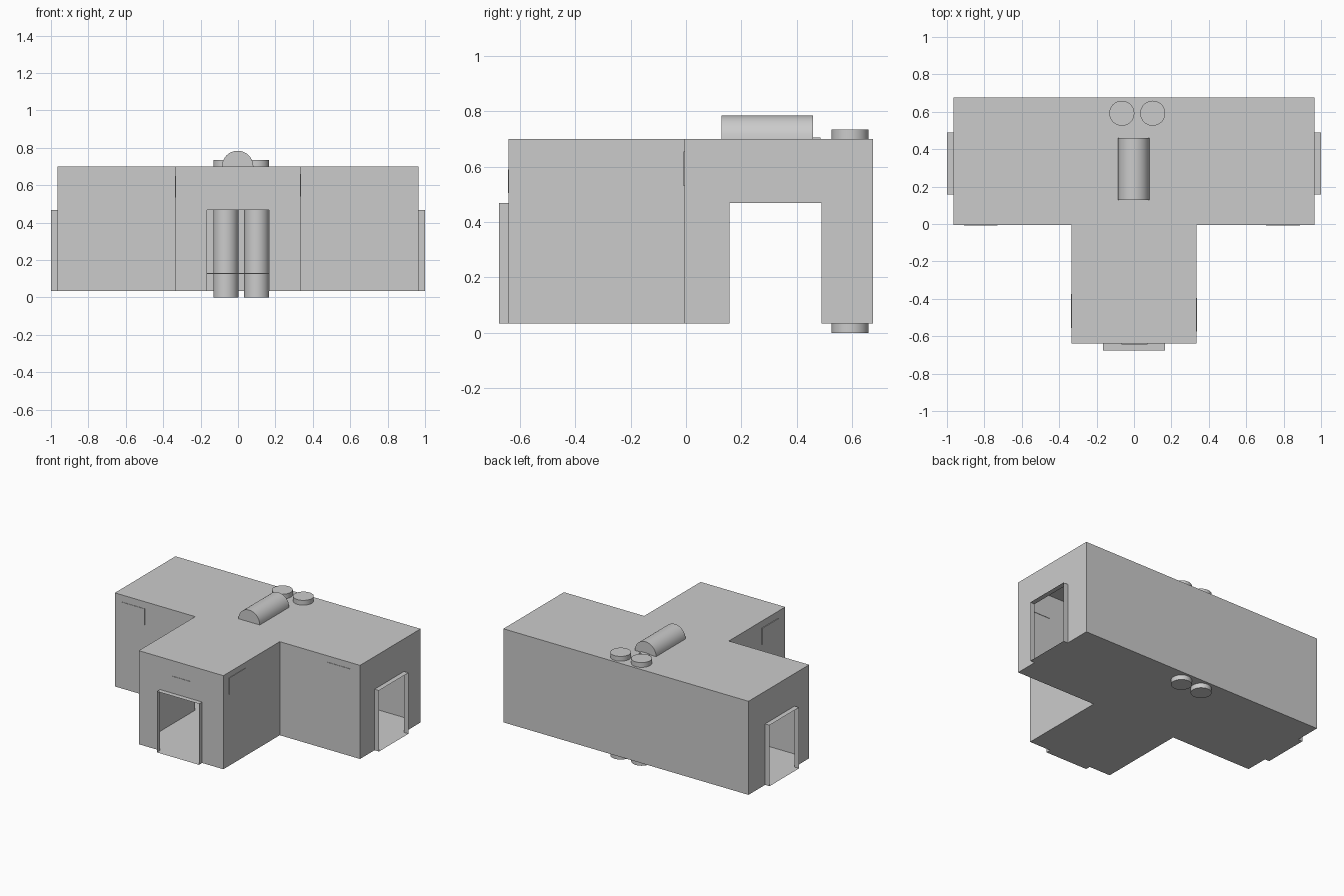
import bpy, bmesh, math

if "Cube" in bpy.data.objects:
    bpy.data.objects.remove(bpy.data.objects["Cube"])

FLOOR, ROOF, DOOR_TOP = 0.034, 0.70, 0.468
FRONT, BACK, INNER, STEM, ARM = -0.64, 0.675, -0.006, 0.333, 0.965
DOOR = 0.166          # half width of each doorway
AXIS = 0.323          # centre line of the side doorways


def mesh_object(name, bm):
    me = bpy.data.meshes.new(name)
    bm.to_mesh(me)
    bm.free()
    ob = bpy.data.objects.new(name, me)
    bpy.context.collection.objects.link(ob)
    return ob


def face(bm, pts):
    return bm.faces.new([bm.verts.new(p) for p in pts])


def box(name, x, y, z):
    bm = bmesh.new()
    bmesh.ops.create_cube(bm, size=1)
    for v in bm.verts:
        v.co = [a[0] if c < 0 else a[1] for c, a in zip(v.co, (x, y, z))]
    return mesh_object(name, bm)


def smooth(ob):
    bpy.ops.object.select_all(action='DESELECT')
    ob.select_set(True)
    bpy.context.view_layer.objects.active = ob
    bpy.ops.object.shade_smooth_by_angle(angle=math.radians(35))


# T-shaped shell, open at three doorways
outline = [(-STEM, FRONT), (STEM, FRONT), (STEM, INNER), (ARM, INNER),
           (ARM, BACK), (-ARM, BACK), (-ARM, INNER), (-STEM, INNER)]
doorways = {0: (0, FRONT), 3: (ARM, AXIS), 5: (-ARM, AXIS)}
bm = bmesh.new()
face(bm, [(x, y, ROOF) for x, y in outline])
face(bm, [(x, y, FLOOR) for x, y in reversed(outline)])
for i, a in enumerate(outline):
    b = outline[(i + 1) % len(outline)]
    pts = [(*b, FLOOR), (*b, ROOF), (*a, ROOF), (*a, FLOOR)]
    if i in doorways:
        c = doorways[i]
        length = math.dist(a, b)
        d = [(b[k] - a[k]) / length * DOOR for k in range(2)]
        l = (c[0] - d[0], c[1] - d[1])
        r = (c[0] + d[0], c[1] + d[1])
        pts += [(*l, FLOOR), (*l, DOOR_TOP), (*r, DOOR_TOP), (*r, FLOOR)]
    face(bm, pts)
bmesh.ops.remove_doubles(bm, verts=bm.verts, dist=1e-5)
bmesh.ops.recalc_face_normals(bm, faces=bm.faces)
mesh_object("corridor_shell", bm)


# Thin sleeves projecting from each doorway
def sleeve(name, centre, out):
    side = (-out[1], out[0])
    loop = [(-DOOR, FLOOR), (DOOR, FLOOR), (DOOR, DOOR_TOP), (-DOOR, DOOR_TOP)]
    rings = [[(centre[0] + side[0] * s + out[0] * d,
               centre[1] + side[1] * s + out[1] * d, z) for s, z in loop]
             for d in (0, 0.035)]
    bm = bmesh.new()
    for i in range(4):
        j = (i + 1) % 4
        face(bm, [rings[0][i], rings[0][j], rings[1][j], rings[1][i]])
    bmesh.ops.remove_doubles(bm, verts=bm.verts, dist=1e-5)
    mesh_object(name, bm)


sleeve("front_door_sleeve", (0, FRONT), (0, -1))
sleeve("right_door_sleeve", (ARM, AXIS), (1, 0))
sleeve("left_door_sleeve", (-ARM, AXIS), (-1, 0))

# Vertical tanks passing through roof and floor
for name, x in (("left_tank", -0.065), ("right_tank", 0.1)):
    bm = bmesh.new()
    bmesh.ops.create_cone(bm, cap_ends=True, segments=32, radius1=0.067,
                          radius2=0.067, depth=0.734)
    bmesh.ops.translate(bm, verts=bm.verts, vec=(x, 0.592, 0.367))
    smooth(mesh_object(name, bm))

# Half-round roof housing
N, R = 16, 0.084
bm = bmesh.new()
arc = [(-0.002 + R * math.cos(math.pi * i / N), ROOF + R * math.sin(math.pi * i / N))
       for i in range(N + 1)]
cap = face(bm, [(x, 0.128, z) for x, z in arc])
ext = bmesh.ops.extrude_face_region(bm, geom=[cap], use_keep_orig=True)
bmesh.ops.translate(bm, vec=(0, 0.331, 0),
                    verts=[g for g in ext['geom'] if isinstance(g, bmesh.types.BMVert)])
bmesh.ops.recalc_face_normals(bm, faces=bm.faces)
smooth(mesh_object("roof_housing", bm))
box("roof_plate", (-0.035, 0.03), (0.458, 0.486), (ROOF - 0.002, ROOF + 0.005))

# Flush wall panels
T = 0.003
box("left_arm_panel", (-0.91, -0.73), (INNER - T, INNER + T), (0.535, 0.65))
box("right_arm_panel", (0.705, 0.888), (INNER - T, INNER + T), (0.53, 0.655))
box("stem_front_panel", (-0.068, 0.072), (FRONT - T, FRONT + T), (0.505, 0.59))
box("stem_left_panel", (-STEM - 0.005, -STEM + T), (-0.555, -0.375), (0.535, 0.65))
box("stem_right_panel", (STEM - T, STEM + T), (-0.575, -0.395), (0.54, 0.66))

# Shelf and backboard inside, along the rear wall
box("rear_shelf", (-STEM, STEM), (0.5, BACK - 0.002), (0.125, 0.131))
box("rear_backboard", (-STEM, STEM), (BACK - 0.008, BACK - 0.002), (0.131, 0.26))
